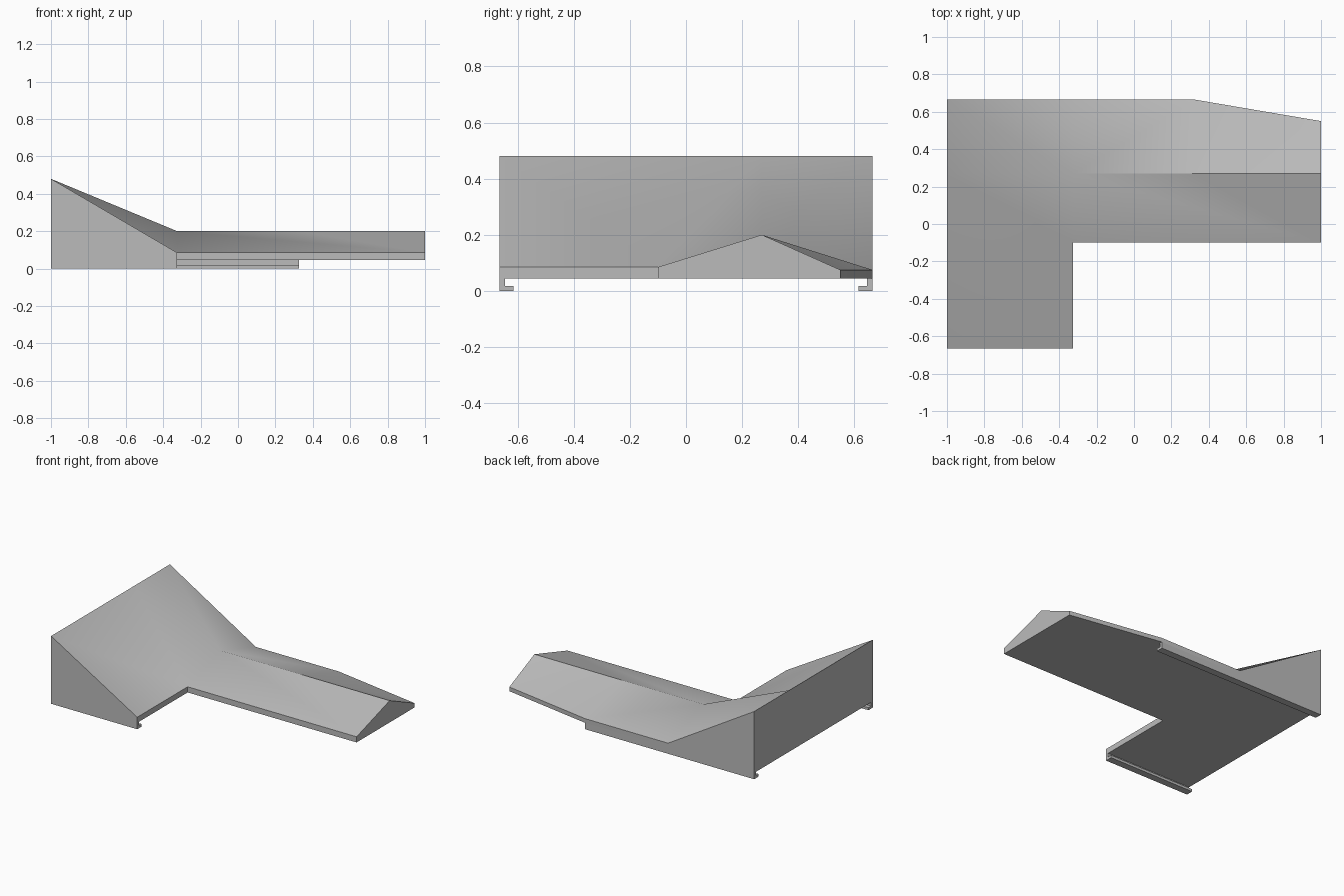
import bpy, bmesh, math

cube = bpy.data.objects.get("Cube")
if cube:
    bpy.data.objects.remove(cube, do_unlink=True)

grey = bpy.data.materials.new("light grey")
grey.use_nodes = True
color = (0.5, 0.5, 0.5, 1)
grey.diffuse_color = color
grey.node_tree.nodes["Principled BSDF"].inputs["Base Color"].default_value = color

# Shared plan positions and heights
LEFT, RAMP, NOTCH, END = -1.0, -0.325, 0.325, 1.0
FRONT, WING, RIDGE, BACK, TIP = -0.665, -0.1, 0.27, 0.665, 0.55
BASE, EDGE, REAR, CREST, HIGH = 0.045, 0.085, 0.075, 0.2, 0.48


def finish(bm, name):
    bmesh.ops.recalc_face_normals(bm, faces=bm.faces)
    mesh = bpy.data.meshes.new(name)
    bm.to_mesh(mesh)
    bm.free()
    mesh.materials.append(grey)
    obj = bpy.data.objects.new(name, mesh)
    bpy.context.collection.objects.link(obj)
    return obj


def deck():
    bm = bmesh.new()
    plan = {
        "a": (LEFT, FRONT, HIGH), "b": (RAMP, FRONT, EDGE), "c": (RAMP, WING, EDGE),
        "d": (END, WING, EDGE), "e": (END, RIDGE, CREST), "f": (END, TIP, REAR),
        "g": (NOTCH, BACK, REAR), "h": (RAMP, BACK, REAR), "i": (LEFT, BACK, HIGH),
        "j": (LEFT, RIDGE, HIGH), "k": (RAMP, RIDGE, CREST), "m": (NOTCH, RIDGE, CREST),
    }
    top = {k: bm.verts.new(p) for k, p in plan.items()}
    # Ramp, corner, front slope and back slope panels
    for panel in ("abcj", "jck", "jki", "ikh", "cdemk", "kmgh", "mef", "mfg"):
        bm.faces.new([top[k] for k in panel])
    # Vertical skirt and flat underside
    rim = "abcdefghij"
    low = {k: bm.verts.new((*plan[k][:2], BASE)) for k in rim}
    for p, q in zip(rim, rim[1:] + rim[0]):
        bm.faces.new((top[p], top[q], low[q], low[p]))
    bm.faces.new([low[k] for k in rim])
    return finish(bm, "wedge_deck")


def rail(name, x0, x1, side):
    # Hooked L profile: distance in from the outer edge, height
    profile = [(0, 0), (0.05, 0), (0.05, 0.018), (0.02, 0.018), (0.02, BASE), (0, BASE)]
    bm = bmesh.new()
    ring = [bm.verts.new((x0, side * (BACK - d), z)) for d, z in profile]
    face = bm.faces.new(ring)
    ext = bmesh.ops.extrude_face_region(bm, geom=[face], use_keep_orig=True)
    moved = [v for v in ext["geom"] if isinstance(v, bmesh.types.BMVert)]
    bmesh.ops.translate(bm, verts=moved, vec=(x1 - x0, 0, 0))
    return finish(bm, name)


body = deck()
rail("front_rail", LEFT, RAMP, -1)
rail("back_rail", LEFT, NOTCH, 1)

# Smooth the folded panels while the ridge and skirt stay crisp
bpy.ops.object.select_all(action="DESELECT")
body.select_set(True)
bpy.context.view_layer.objects.active = body
bpy.ops.object.shade_smooth_by_angle(angle=math.radians(33))
